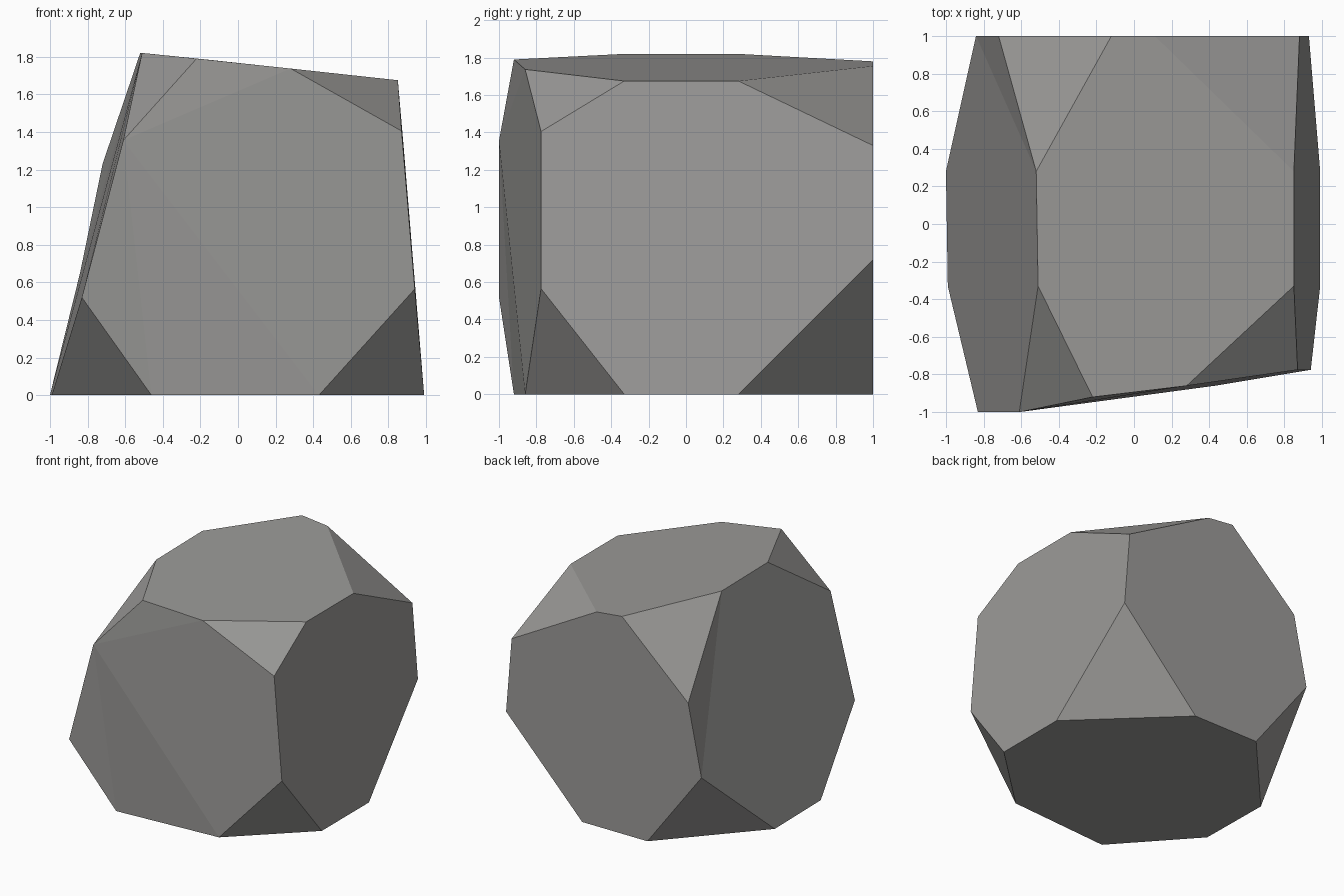
import bpy, bmesh
from mathutils import Vector

if "Cube" in bpy.data.objects:
    bpy.data.objects.remove(bpy.data.objects["Cube"])

# Corner cuts: for each block corner (side x, y, z) the points on its x, y and z edges
cuts = {
    (-1, -1, -1): [(-0.46, -0.92, 0), (-0.99, -0.33, 0), (-0.83, -1, 0.52)],
    (1, -1, -1): [(0.43, -0.86, 0), (0.99, -0.33, 0), (0.94, -0.775, 0.565)],
    (-1, 1, -1): [(-0.35, 1, 0), (-1, 0.28, 0), (-0.84, 1, 0.65)],
    (1, 1, -1): [(0.24, 1, 0), (0.99, 0.28, 0), (0.93, 1, 0.72)],
    (-1, -1, 1): [(-0.22, -0.92, 1.79), (-0.61, 0, 0), (-0.61, -1, 1.355)],
    (1, -1, 1): [(0.28, -0.86, 1.737), (0.85, -0.33, 1.675), (0.87, -0.775, 1.405)],
    (-1, 1, 1): [(-0.12, 1, 1.78), (-0.52, 0.28, 1.82), (-0.72, 1, 1.23)],
    (1, 1, 1): [(0.11, 1, 1.755), (0.85, 0.28, 1.675), (0.88, 1, 1.33)],
}
cuts[(-1, -1, 1)][1] = (-0.51, -0.33, 1.82)

bm = bmesh.new()
vert = {(c, a): bm.verts.new(p) for c, pts in cuts.items() for a, p in enumerate(pts)}


def add_face(verts, normal):
    """Order the points counter-clockwise around the outward direction."""
    normal = Vector(normal).normalized()
    mid = sum((v.co for v in verts), Vector()) / len(verts)
    u = normal.orthogonal().normalized()
    w = normal.cross(u)
    ref = Vector((u.dot(u), 0))
    turn = lambda v: ref.angle_signed(Vector(((v.co - mid).dot(u), (v.co - mid).dot(w))))
    return bm.faces.new(sorted(verts, key=turn, reverse=True))


# Triangular corner facets
for c in cuts:
    add_face([vert[c, a] for a in range(3)], c)

# Six eight-sided main faces
sides = {}
for axis in range(3):
    for s in (-1, 1):
        n = [0, 0, 0]
        n[axis] = s
        ring = [v for (c, a), v in vert.items() if c[axis] == s and a != axis]
        sides[axis, s] = add_face(ring, n)

# Slight creases in the uneven front and left faces
pivot = vert[(-1, -1, 1), 2]
for end in (((1, -1, 1), 0), ((1, -1, -1), 0), ((-1, -1, -1), 0)):
    bmesh.ops.connect_verts(bm, verts=[pivot, vert[end]])
bmesh.ops.connect_verts(bm, verts=[vert[(-1, 1, 1), 1], vert[(-1, 1, -1), 2]])
bmesh.ops.recalc_face_normals(bm, faces=bm.faces)

mesh = bpy.data.meshes.new("faceted_rock")
bm.to_mesh(mesh)
bm.free()
rock = bpy.data.objects.new("faceted_rock", mesh)
bpy.context.collection.objects.link(rock)

stone = bpy.data.materials.new("stone_grey")
stone.diffuse_color = (0.33, 0.325, 0.315, 1)
stone.use_nodes = True
stone.node_tree.nodes["Principled BSDF"].inputs["Base Color"].default_value = stone.diffuse_color
mesh.materials.append(stone)
